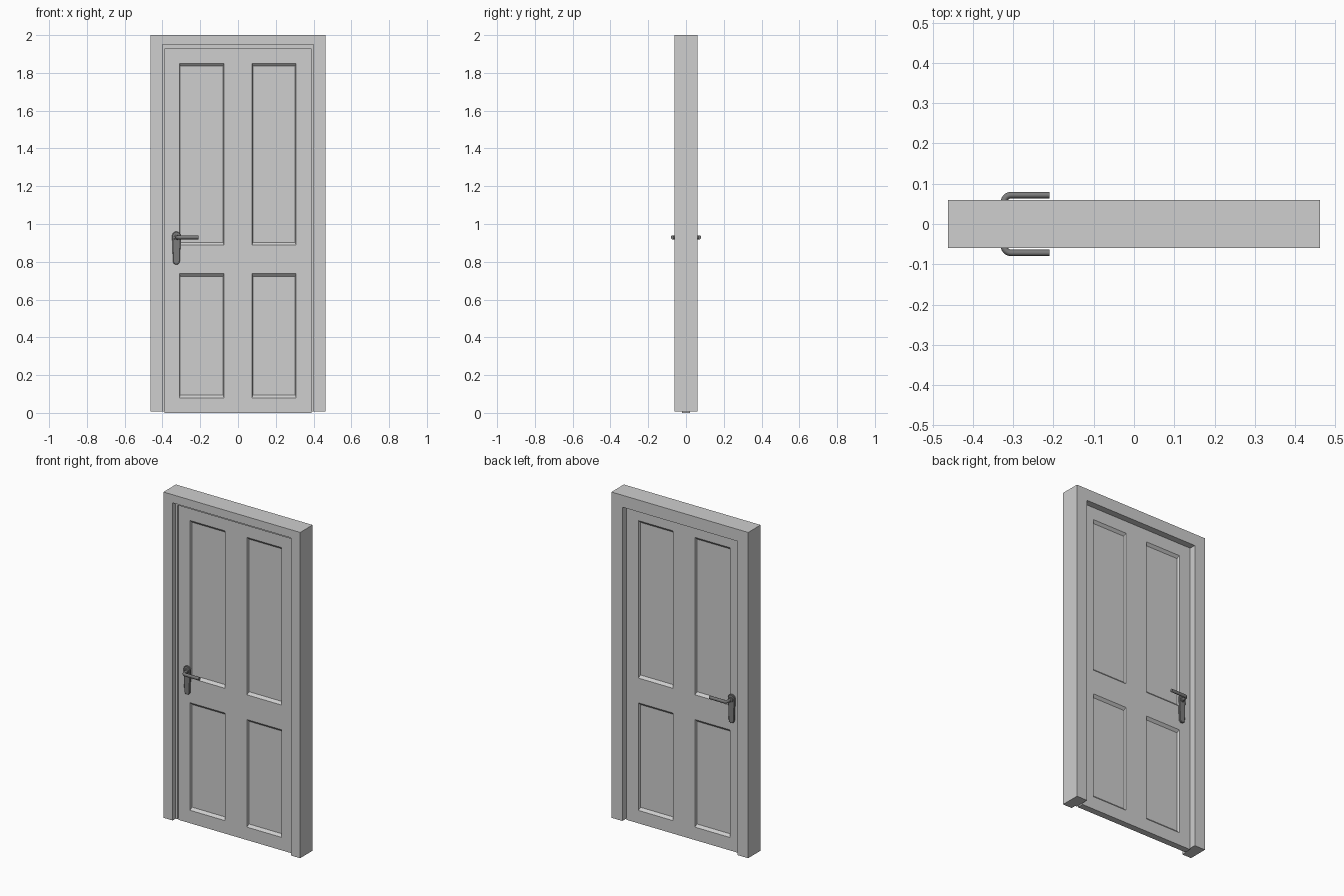
import bpy, bmesh, math

if "Cube" in bpy.data.objects:
    bpy.data.objects.remove(bpy.data.objects["Cube"])


def material(name, v):
    m = bpy.data.materials.new(name)
    m.diffuse_color = (v, v, v, 1)
    m.use_nodes = True
    m.node_tree.nodes["Principled BSDF"].inputs["Base Color"].default_value = m.diffuse_color
    return m


PAINT = material("pale grey paint", 0.62)
METAL = material("dark metal", 0.2)


def finish(name, bm, mat, smooth=False):
    bmesh.ops.remove_doubles(bm, verts=bm.verts, dist=1e-5)
    bmesh.ops.recalc_face_normals(bm, faces=bm.faces)
    me = bpy.data.meshes.new(name)
    bm.to_mesh(me)
    bm.free()
    me.materials.append(mat)
    ob = bpy.data.objects.new(name, me)
    bpy.context.collection.objects.link(ob)
    if smooth:
        bpy.ops.object.select_all(action='DESELECT')
        ob.select_set(True)
        bpy.context.view_layer.objects.active = ob
        bpy.ops.object.shade_smooth_by_angle(angle=math.radians(40))
    return ob


def skin(bm, rings):
    """Join closed rings of points with quads and cap both ends."""
    vs = [[bm.verts.new(p) for p in r] for r in rings]
    n = len(vs[0])
    for a, b in zip(vs, vs[1:]):
        for i in range(n):
            j = (i + 1) % n
            bm.faces.new((a[i], a[j], b[j], b[i]))
    bm.faces.new(vs[0])
    bm.faces.new(vs[-1])


# Door frame: rebated profile (jamb inset, head inset, y) mitred round the opening
W, H, FOOT = 0.4625, 2.0, 0.008
profile = [(0, 0, -0.06), (0.062, 0.05, -0.06), (0.062, 0.05, -0.03),
           (0.0735, 0.073, -0.03), (0.0735, 0.073, 0.06), (0, 0, 0.06)]
rings = []
for side, top in ((-1, False), (-1, True), (1, True), (1, False)):
    rings.append([(side * (W - j), y, H - h if top else FOOT) for j, h, y in profile])
bm = bmesh.new()
skin(bm, rings)
finish("door_frame", bm, PAINT)

# Door leaf: grid of stiles and rails with four sloped, sunk panels on each side
xs = [-0.389, -0.311, -0.074, 0.074, 0.311 - 0.003, 0.389]
zs = [0, 0.079, 0.737, 0.888, 1.851, 1.927]
T, SINK = 0.02, 0.014
bm = bmesh.new()


def quad(*pts):
    bm.faces.new([bm.verts.new(p) for p in pts])


for s in (-1, 1):
    for i in range(5):
        for k in range(5):
            x0, x1, z0, z1 = xs[i], xs[i + 1], zs[k], zs[k + 1]
            o = [(x0, s * T, z0), (x1, s * T, z0), (x1, s * T, z1), (x0, s * T, z1)]
            if i in (1, 3) and k in (1, 3):
                dx, dz, y = 0.005, 0.015, s * (T - SINK)
                p = [(x0 + dx, y, z0 + dz), (x1 - dx, y, z0 + dz),
                     (x1 - dx, y, z1 - dz), (x0 + dx, y, z1 - dz)]
                quad(*p)
                for a in range(4):
                    b = (a + 1) % 4
                    quad(o[a], o[b], p[b], p[a])
            else:
                quad(*o)
for i in range(5):
    for z in (zs[0], zs[-1]):
        quad((xs[i], -T, z), (xs[i + 1], -T, z), (xs[i + 1], T, z), (xs[i], T, z))
    for x in (xs[0], xs[-1]):
        quad((x, -T, zs[i]), (x, -T, zs[i + 1]), (x, T, zs[i + 1]), (x, T, zs[i]))
finish("door_leaf", bm, PAINT)

CX, CZ = -0.326, 0.929


def plate_outline(y, shrink):
    """Tapered plate with rounded top and bottom."""
    pts = []
    for zc, r, start in ((0.937, 0.023, 0), (0.803, 0.018, math.pi)):
        for i in range(11):
            a = start + math.pi * i / 10
            pts.append((CX + (r - shrink) * math.cos(a), y, zc + (r - shrink) * math.sin(a)))
    return pts


def disc(y, r, n=20):
    return [(CX + r * math.cos(2 * math.pi * i / n), y, CZ + r * math.sin(2 * math.pi * i / n))
            for i in range(n)]


for s, label in ((-1, "front"), (1, "back")):
    # Backing plate with a bevelled rim
    bm = bmesh.new()
    skin(bm, [plate_outline(s * 0.019, 0), plate_outline(s * 0.027, 0),
              plate_outline(s * 0.030, 0.003)])
    finish(label + "_handle_plate", bm, METAL, True)

    # Collar round the spindle
    bm = bmesh.new()
    skin(bm, [disc(s * 0.029, 0.014), disc(s * 0.036, 0.013), disc(s * 0.038, 0.010)])
    finish(label + "_handle_collar", bm, METAL, True)

    # Lever: round bar swept out from the door, round a bend and along it
    R, bend, bar_y, sx = 0.0082, 0.018, 0.0718, -0.323
    path = [(sx, 0.03, 0)]
    for i in range(9):
        a = math.pi / 2 * i / 8
        path.append((sx + bend * (1 - math.cos(a)), bar_y - bend * (1 - math.sin(a)), a))
    path.append((-0.21, bar_y, math.pi / 2))
    rings = []
    for x, y, a in path:
        ring = []
        for i in range(16):
            t = 2 * math.pi * i / 16
            u, v = R * math.cos(t), (R + 0.002) * math.sin(t)
            ring.append((x - u * math.cos(a), s * (y + u * math.sin(a)), CZ + v))
        rings.append(ring)
    bm = bmesh.new()
    skin(bm, rings)
    finish(label + "_handle_lever", bm, METAL, True)
